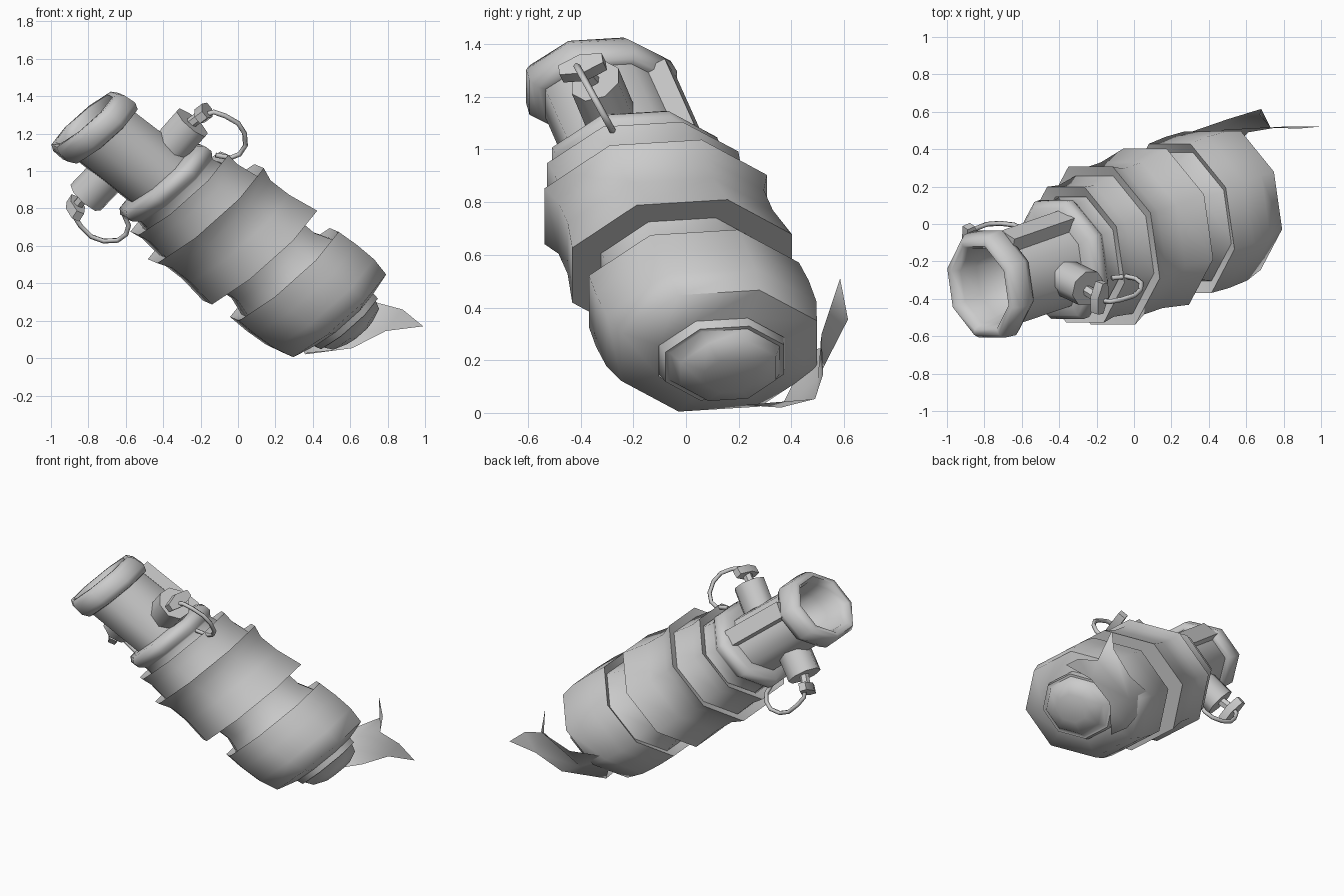
import bpy, math
from mathutils import Vector, Matrix

if "Cube" in bpy.data.objects:
    bpy.data.objects.remove(bpy.data.objects["Cube"])

# Tilted, slightly flattened frame shared by every section
MOUTH = Vector((-0.79, -0.33, 1.25))
D = Vector((0.763, 0.265, -0.59)).normalized()
UP = Vector((0.74, 0.0, 0.66))
SIDE = Vector((-0.14, 0.98, 0.06))


def finish(name, verts, faces, angle=65):
    me = bpy.data.meshes.new(name)
    me.from_pydata([tuple(v) for v in verts], [], faces)
    me.update()
    ob = bpy.data.objects.new(name, me)
    bpy.context.collection.objects.link(ob)
    bpy.ops.object.select_all(action='DESELECT')
    ob.select_set(True)
    bpy.context.view_layer.objects.active = ob
    bpy.ops.object.shade_smooth_by_angle(angle=math.radians(angle))
    return ob


def skin(rings, cap_start=False, cap_end=False):
    n = len(rings[0])
    verts = [v for r in rings for v in r]
    faces = [(k*n + i, (k+1)*n + i, (k+1)*n + (i+1) % n, k*n + (i+1) % n)
             for k in range(len(rings) - 1) for i in range(n)]
    if cap_start:
        faces.append(tuple(range(n)))
    if cap_end:
        faces.append(tuple(reversed(range(len(verts) - n, len(verts)))))
    return verts, faces


def section(s, r, wide, n=8):
    c, r = MOUTH + D * s, r / math.cos(math.pi / n)
    return [c + (UP * math.cos(a) - SIDE * wide * math.sin(a)) * r
            for a in [(i + 0.5) * 2 * math.pi / n for i in range(n)]]


def shell(name, profile, wide=1.12, **caps):
    rings = [section(s, r, wide) for s, r in profile]
    return finish(name, *skin(rings, **caps))


def prism(name, a, b, rx, ry, n, move, across=(0, 1, 0)):
    a, b = Vector(a), Vector(b)
    w = (b - a).normalized()
    u = Vector(across)
    u = (u - w * u.dot(w)).normalized()
    v = u.cross(w)
    ring = lambda c: [move @ (c + u * rx * math.cos(t) + v * ry * math.sin(t))
                      for t in [(i + 0.5) * 2 * math.pi / n for i in range(n)]]
    finish(name, *skin([ring(a), ring(b)], True, True), angle=50)


# Barrel with a thick rim and a hollow mouth
shell("barrel", [(0.34, 0.04), (0.31, 0.12), (0.10, 0.16), (0.0, 0.17), (-0.045, 0.19),
                 (-0.045, 0.215), (-0.01, 0.235), (0.06, 0.24), (0.10, 0.22), (0.105, 0.198),
                 (0.52, 0.20)], wide=1.19, cap_start=True)
# Flange at the foot of the barrel
shell("flange", [(0.47, 0.20), (0.48, 0.26), (0.51, 0.285), (0.55, 0.285), (0.58, 0.26),
                 (0.59, 0.255), (0.68, 0.27)])
# Overlapping body layers
shell("upper_layer", [(0.65, 0.27), (0.625, 0.325), (0.70, 0.315), (0.83, 0.33)], wide=1.14)
shell("middle_layer", [(0.83, 0.32), (0.81, 0.385), (0.89, 0.355), (1.02, 0.355),
                       (1.19, 0.38), (1.19, 0.28)])
shell("neck", [(1.17, 0.28), (1.28, 0.275), (1.40, 0.315)])
shell("lower_layer", [(1.39, 0.31), (1.36, 0.36), (1.48, 0.365), (1.61, 0.36),
                      (1.72, 0.335), (1.76, 0.215)], wide=1.13)
# Rounded end plug
shell("end_plug", [(1.72, 0.22), (1.80, 0.205), (1.80, 0.19), (1.85, 0.165), (1.885, 0.09)],
      cap_end=True)

# Rail along the side of the barrel
out = Vector((0.04, 0.25, 0.12)).normalized()
wide = D.cross(out).normalized()
ends = []
for s in (0.10, 0.52):
    c = MOUTH + D * s + out * 0.235
    ends.append([c + out * i * 0.04 + wide * j * 0.055
                 for i, j in ((1, 1), (1, -1), (-1, -1), (-1, 1))])
finish("side_rail", *skin(ends, True, True), angle=30)

# Two knobs with pins and pull rings, half a turn apart
half_turn = (Matrix.Translation(MOUTH - D * 0.13 + Vector((0, 0, 0.02)))
             @ Matrix.Rotation(math.pi, 4, D) @ Matrix.Translation(-MOUTH))
for tag, move in (("upper", Matrix.Identity(4)), ("lower", half_turn)):
    prism(tag + "_knob", (-0.36, -0.29, 1.13), (-0.245, -0.345, 1.26), 0.10, 0.11, 8, move)
    prism(tag + "_pin", (-0.26, -0.35, 1.25), (-0.18, -0.40, 1.31), 0.03, 0.03, 6, move)
    prism(tag + "_pin_head", (-0.205, -0.385, 1.295), (-0.165, -0.40, 1.325), 0.10, 0.045, 6,
          move, across=(0.05, 1, 0.2))
    path = [(-0.18, 1.30), (-0.13, 1.315), (-0.07, 1.295), (0.0, 1.255), (0.035, 1.20),
            (0.04, 1.135), (0.01, 1.09), (-0.04, 1.07), (-0.12, 1.085)]
    pts = [Vector((x, -0.28 - 0.55 * (z - 1.07), z)) for x, z in path]
    normal = Vector((0, 0.876, 0.482))
    rings = []
    for i, p in enumerate(pts):
        t = pts[min(i + 1, len(pts) - 1)] - pts[max(i - 1, 0)]
        b = normal.cross(t.normalized())
        rings.append([move @ (p + (normal * math.cos(a) + b * math.sin(a)) * 0.014)
                      for a in [k * math.pi * 2 / 5 for k in range(5)]])
    finish(tag + "_pull_ring", *skin(rings, True, True), angle=80)

# Forked leaf tail at the back of the lower end
leaf = [(0.37, 0.22, 0.03), (0.36, 0.36, 0.02), (0.24, 0.47, 0.24), (0.46, 0.50, 0.13),
        (0.61, 0.49, 0.053), (0.79, 0.52, 0.145), (0.99, 0.52, 0.17), (0.88, 0.51, 0.26),
        (0.73, 0.515, 0.30), (0.67, 0.585, 0.51), (0.68, 0.615, 0.355), (0.50, 0.56, 0.25)]
finish("leaf_tail", leaf, [(0, 1, 4), (1, 2, 3), (1, 3, 4), (2, 11, 3), (3, 8, 5, 4),
                           (5, 8, 7, 6), (3, 11, 10, 8), (8, 10, 9)])
